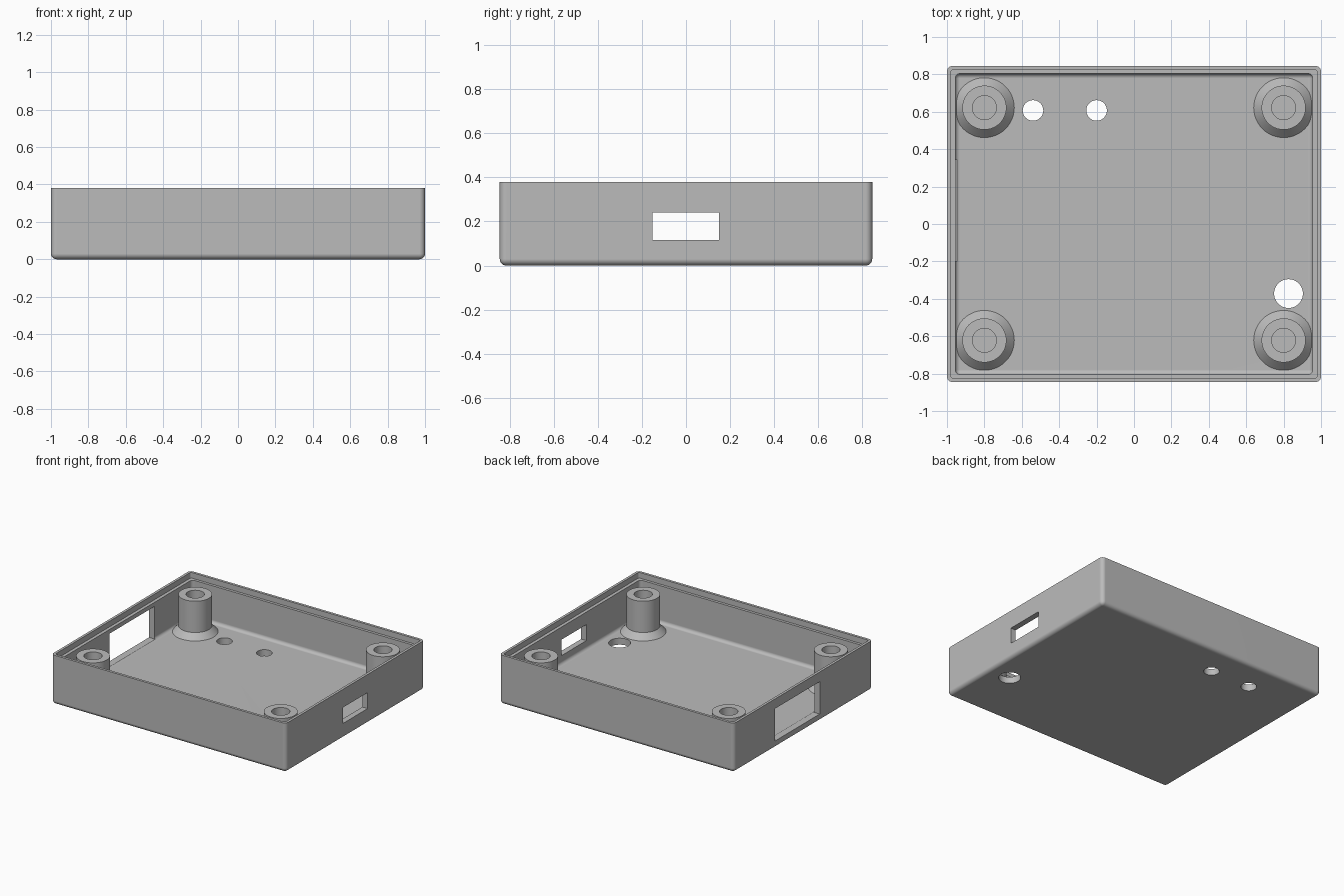
import bpy
import bmesh
import math
from mathutils import Matrix, Vector

if "Cube" in bpy.data.objects:
    bpy.data.objects.remove(bpy.data.objects["Cube"])

HX, HY, HEIGHT = 1.0, 0.845, 0.38
FLOOR, WALL, LIP = 0.05, 0.045, 0.02
LEDGE = 0.337

grey = bpy.data.materials.new("plain grey")
grey.use_nodes = True
grey.diffuse_color = (0.5, 0.5, 0.5, 1)
grey.node_tree.nodes["Principled BSDF"].inputs["Base Color"].default_value = grey.diffuse_color


def finish(bm, name):
    bmesh.ops.recalc_face_normals(bm, faces=bm.faces)
    mesh = bpy.data.meshes.new(name)
    bm.to_mesh(mesh)
    bm.free()
    mesh.materials.append(grey)
    obj = bpy.data.objects.new(name, mesh)
    bpy.context.collection.objects.link(obj)
    return obj


def activate(obj):
    bpy.ops.object.select_all(action='DESELECT')
    obj.select_set(True)
    bpy.context.view_layer.objects.active = obj


def box(name, low, high, radius=0, round_bottom=False):
    """Box between two corners, with rounded upright and optional bottom edges."""
    low, high = Vector(low), Vector(high)
    bm = bmesh.new()
    bmesh.ops.create_cube(bm, size=1)
    bmesh.ops.scale(bm, vec=high - low, verts=bm.verts)
    bmesh.ops.translate(bm, vec=(low + high) / 2, verts=bm.verts)
    if radius:
        middle = (low.z + high.z) / 2
        edges = []
        for e in bm.edges:
            a, b = e.verts
            upright = abs(a.co.z - b.co.z) > 1e-4
            if upright or (round_bottom and a.co.z < middle):
                edges.append(e)
        bmesh.ops.bevel(bm, geom=edges, offset=radius, segments=6,
                        profile=0.5, affect='EDGES')
    return finish(bm, name)


def drill(name, x, y, radius):
    bm = bmesh.new()
    bmesh.ops.create_cone(bm, cap_ends=True, segments=48, radius1=radius, radius2=radius,
                          depth=0.3, matrix=Matrix.Translation((x, y, 0)))
    return finish(bm, name)


def post(name, x, y):
    """Hollow screw post with a flared foot, turned around its axis."""
    profile = [(0.16, FLOOR - 0.005), (0.16, FLOOR), (0.118, 0.096), (0.118, LEDGE),
               (0.064, LEDGE), (0.064, FLOOR + 0.002), (0, FLOOR + 0.002)]
    bm = bmesh.new()
    verts = [bm.verts.new((r, 0, z)) for r, z in profile]
    edges = [bm.edges.new(pair) for pair in zip(verts, verts[1:])]
    bmesh.ops.spin(bm, geom=verts + edges, cent=(0, 0, 0), axis=(0, 0, 1),
                   angle=math.tau, steps=48, use_duplicate=False)
    bmesh.ops.remove_doubles(bm, verts=bm.verts, dist=1e-4)
    bmesh.ops.translate(bm, vec=(x, y, 0), verts=bm.verts)
    obj = finish(bm, name)
    activate(obj)
    bpy.ops.object.shade_smooth_by_angle(angle=math.radians(30))


# Tray body
case = box("case_tray", (-HX, -HY, 0), (HX, HY, HEIGHT), 0.03, True)

# Hollow, rim step, side ports and floor holes
ix, iy = HX - WALL, HY - WALL + 0.004
lx, ly = HX - LIP, HY - LIP
cutters = [
    box("hollow_cutter", (-ix, -iy, FLOOR), (ix, iy, 0.6), 0.025, True),
    box("rim_cutter", (-lx, -ly, LEDGE), (lx, ly, 0.6), 0.015),
    box("small_port_cutter", (0.9, -0.152, 0.117), (1.1, 0.15, 0.24)),
    box("large_port_cutter", (-1.1, -0.2, 0.056), (-0.9, 0.345, 0.305)),
    drill("hole_cutter", -0.54, 0.607, 0.055),
    drill("hole_cutter", -0.2, 0.607, 0.055),
    drill("hole_cutter", 0.826, -0.372, 0.077),
]
for cutter in cutters:
    cutter.hide_render = True
    mod = case.modifiers.new(cutter.name, 'BOOLEAN')
    mod.operation = 'DIFFERENCE'
    mod.solver = 'EXACT'
    mod.object = cutter
activate(case)
bpy.ops.object.convert(target='MESH')
for cutter in cutters:
    bpy.data.objects.remove(cutter)

# Smooth fillets, flat walls
activate(case)
bpy.ops.object.shade_smooth_by_angle(angle=math.radians(30))
normals = case.modifiers.new("flat_walls", 'WEIGHTED_NORMAL')
normals.keep_sharp = True

# Four screw posts
for sx, side in ((-1, "right"), (1, "left")):
    for sy, end in ((-1, "front"), (1, "back")):
        post(f"{end}_{side}_post", 0.8 * sx, 0.622 * sy)
